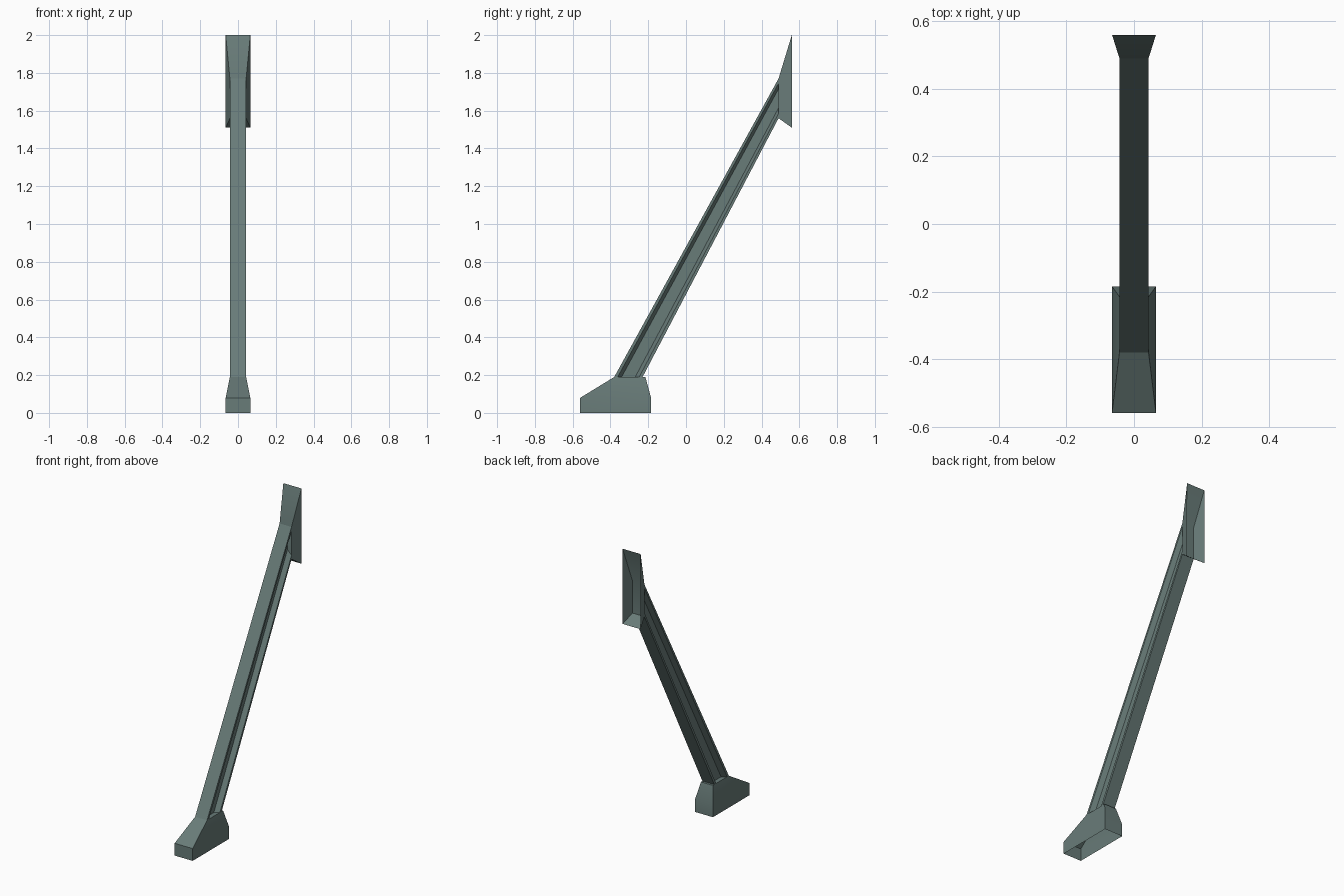
import bpy
import bmesh
import math

cube = bpy.data.objects.get("Cube")
if cube:
    bpy.data.objects.remove(cube, do_unlink=True)

steel = bpy.data.materials.new("grey green steel")
steel.use_nodes = True
colour = (0.14, 0.20, 0.19, 1)
steel.diffuse_color = colour
steel.node_tree.nodes["Principled BSDF"].inputs["Base Color"].default_value = colour


def loft(name, rings, cap_start=False, cap_end=False):
    """Skin a list of matching point rings, with optional end caps."""
    bm = bmesh.new()
    loops = [[bm.verts.new(p) for p in ring] for ring in rings]
    for low, high in zip(loops, loops[1:]):
        for i in range(len(low)):
            j = (i + 1) % len(low)
            bm.faces.new((low[i], low[j], high[j], high[i]))
    if cap_start:
        bm.faces.new(list(reversed(loops[0])))
    if cap_end:
        bm.faces.new(loops[-1])
    bm.normal_update()
    mesh = bpy.data.meshes.new(name)
    bm.to_mesh(mesh)
    bm.free()
    mesh.materials.append(steel)
    obj = bpy.data.objects.new(name, mesh)
    bpy.context.collection.objects.link(obj)
    bpy.ops.object.select_all(action="DESELECT")
    obj.select_set(True)
    bpy.context.view_layer.objects.active = obj
    bpy.ops.object.shade_smooth_by_angle(angle=math.radians(30))
    return obj


def flat_ring(w, front, back, z):
    return [(-w, front, z), (w, front, z), (w, back, z), (-w, back, z)]


def upright_ring(w, y, bottom, top):
    return [(-w, y, top), (w, y, top), (w, y, bottom), (-w, y, bottom)]


# Foot: hollow shoe, open underneath, tapering to the beam
loft("foot", [flat_ring(0.065, -0.56, -0.185, 0),
              flat_ring(0.065, -0.56, -0.185, 0.08),
              flat_ring(0.043, -0.38, -0.215, 0.19)], cap_end=True)

# Wall mount: hollow flare, open at the back
loft("wall_mount", [upright_ring(0.043, 0.49, 1.56, 1.77),
                    upright_ring(0.065, 0.56, 1.51, 2.0)], cap_start=True)

# Beam: I section with sloped flanges, cut level below and upright above
half = [(0.043, 0), (0.043, 0.12), (0.014, 0.26),
        (0.014, 0.74), (0.043, 0.88), (0.043, 1)]
section = half + [(-x, s) for x, s in reversed(half)]
foot_end = [(x, -0.38 + 0.15 * s, 0.19) for x, s in section]
wall_end = [(x, 0.49, 1.77 - 0.21 * s) for x, s in section]
loft("beam", [foot_end, wall_end])
